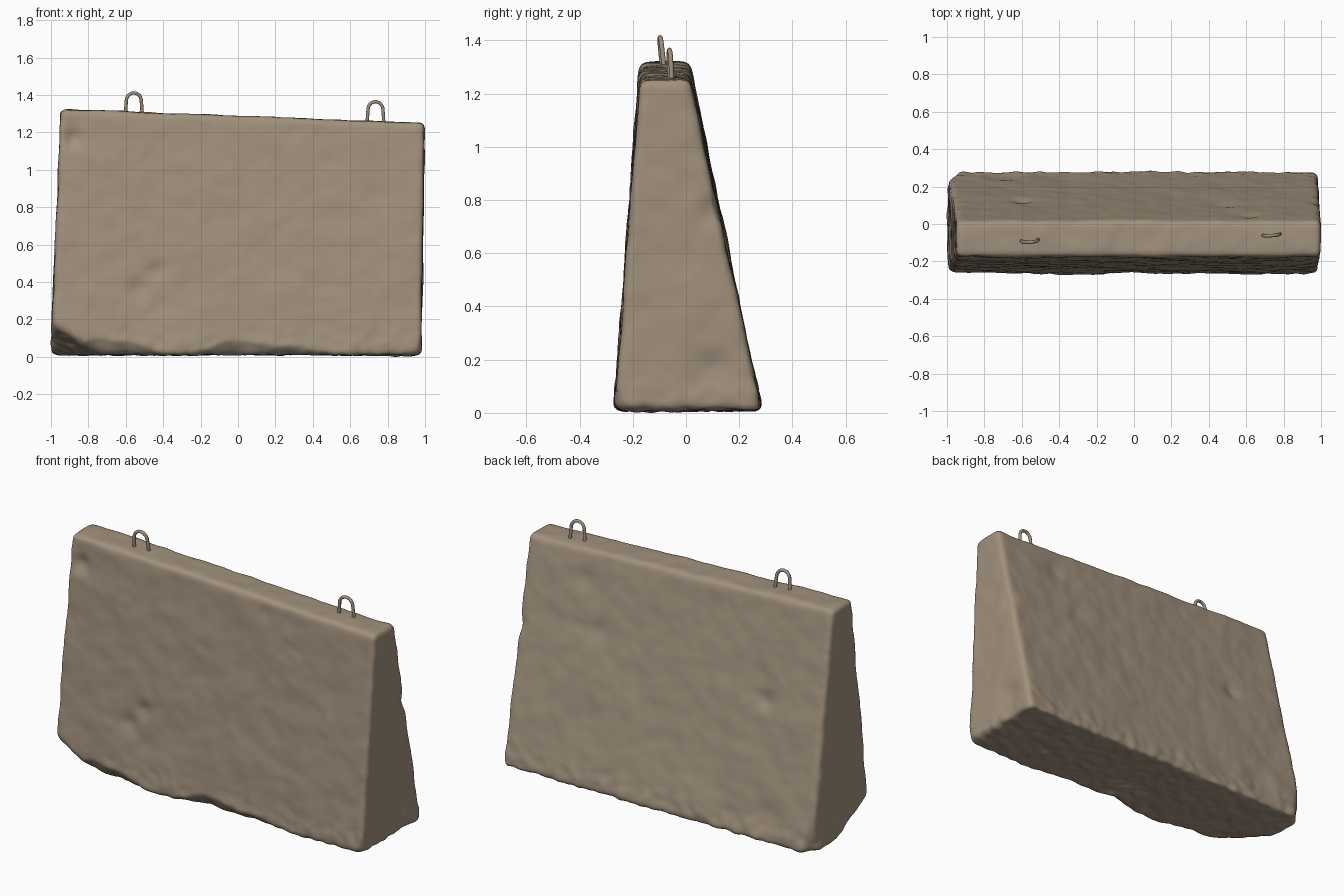
import bpy
import bmesh
from math import exp, pi, sin, cos
from mathutils import Vector, noise

cube = bpy.data.objects.get("Cube")
if cube:
    bpy.data.objects.remove(cube, do_unlink=True)

# One material for the whole model
concrete = bpy.data.materials.new("weathered concrete")
concrete.use_nodes = True
colour = (0.36, 0.285, 0.205, 1)
concrete.diffuse_color = colour
shader = concrete.node_tree.nodes["Principled BSDF"]
shader.inputs["Base Color"].default_value = colour
shader.inputs["Roughness"].default_value = 0.9


def add_object(name, data):
    obj = bpy.data.objects.new(name, data)
    bpy.context.collection.objects.link(obj)
    data.materials.append(concrete)
    return obj


# Tapered slab: both ends share a wedge section, the top slopes down to +x
def slab_mesh():
    bm = bmesh.new()
    ends = []
    for x_low, x_high, top in ((-1.0, -0.95, 1.325), (0.98, 1.0, 1.25)):
        ends.append([bm.verts.new(p) for p in (
            (x_low, -0.27, 0.01), (x_low, 0.285, 0.01),
            (x_high, 0.015, top), (x_high, -0.175, top))])
    left, right = ends
    bm.faces.new(left)
    bm.faces.new(reversed(right))
    for i in range(4):
        j = (i + 1) % 4
        bm.faces.new((left[j], left[i], right[i], right[j]))
    bmesh.ops.recalc_face_normals(bm, faces=bm.faces)

    # Broken corners, sliced off
    cuts = (((-0.99, -0.27, 0.18), (-0.5, -0.4, -0.77)),
            ((-0.93, 0.28, 0.01), (-0.75, 0.65, -0.1)),
            ((0.97, -0.22, 0.01), (0.6, -0.6, -0.5)))
    for point, normal in cuts:
        bmesh.ops.bisect_plane(bm, geom=bm.verts[:] + bm.edges[:] + bm.faces[:],
                               plane_co=point, plane_no=normal, clear_outer=True)
        bmesh.ops.holes_fill(bm, edges=[e for e in bm.edges if e.is_boundary])
    bmesh.ops.recalc_face_normals(bm, faces=bm.faces)
    bmesh.ops.bevel(bm, geom=bm.edges[:], offset=0.032, segments=3,
                    profile=0.5, affect='EDGES', clamp_overlap=True)
    mesh = bpy.data.meshes.new("concrete_slab")
    bm.to_mesh(mesh)
    bm.free()
    return mesh


slab = add_object("concrete_slab", slab_mesh())
remesh = slab.modifiers.new("dense skin", 'REMESH')
remesh.mode = 'VOXEL'
remesh.voxel_size = 0.013
soften = slab.modifiers.new("worn edges", 'SMOOTH')
soften.iterations = 4
bpy.context.view_layer.update()
dense = bpy.data.meshes.new_from_object(
    slab.evaluated_get(bpy.context.evaluated_depsgraph_get()))
slab.modifiers.clear()
slab.data = dense
if not dense.materials:
    dense.materials.append(concrete)

# Dents: centre, radius, depth
dents = (((-0.88, -0.19, 1.17), 0.05, 0.022), ((-0.44, -0.25, 0.46), 0.05, 0.015),
         ((-0.53, -0.25, 0.36), 0.06, 0.018), ((-0.42, -0.25, 0.27), 0.07, 0.010),
         ((0.3, -0.18, 1.2), 0.06, 0.008), ((0.99, 0.1, 0.76), 0.05, 0.015),
         ((0.99, 0.1, 0.17), 0.07, 0.015), ((0.6, 0.06, 1.1), 0.06, 0.012),
         ((-0.6, 0.13, 0.75), 0.05, 0.014), ((0.5, 0.1, 0.85), 0.05, 0.01),
         ((-0.7, 0.25, 0.15), 0.09, 0.015), ((0.0, 0.0, 0.0), 0.2, 0.008))


def bump(value, centre, width):
    return exp(-((value - centre) / width) ** 2)


moved = []
for v, n in zip(dense.vertices, dense.vertex_normals):
    p = v.co.copy()
    normal = n.vector
    # Broad waves on the faces, stronger roughness low down
    low = max(0, 1 - p.z / 0.18)
    wave = 0.006 * noise.noise(p * 4) + 0.004 * noise.noise(p * 10)
    wave += (0.0015 + 0.007 * low) * noise.noise(p * 19)
    for centre, radius, depth in dents:
        wave -= depth * exp(-(p - Vector(centre)).length_squared / radius ** 2)
    q = p + normal * wave
    # Chipped lower front edge
    height = 0.09 * bump(p.x, -0.02, 0.17) + 0.06 * bump(p.x, 0.3, 0.16)
    height += 0.09 * bump(p.x, -0.7, 0.25) + 0.02 * noise.noise(p * 9)
    if p.y < 0 and p.z < height:
        q.y += 0.6 * (height - p.z) * min(1, -p.y / 0.2)
    q.z = max(q.z, 0)
    moved.append(q)
for v, q in zip(dense.vertices, moved):
    v.co = q
dense.shade_smooth()


# Bent wire lifting loops
def lifting_loop(name, x, y, base, lean):
    curve = bpy.data.curves.new(name, 'CURVE')
    curve.dimensions = '3D'
    curve.bevel_depth = 0.009
    curve.bevel_resolution = 3
    curve.use_fill_caps = True
    arch = [(cos(pi * i / 12) * 0.04, 0.06 + 0.043 * sin(pi * i / 12))
            for i in range(13)]
    path = [(0.047, -0.04)] + arch + [(-0.047, -0.04)]
    line = curve.splines.new('POLY')
    line.points.add(len(path) - 1)
    for point, (dx, dz) in zip(line.points, path):
        point.co = (x + dx, y + lean * dz + 0.08 * dx, base + dz, 1)
    line.use_smooth = True
    return add_object(name, curve)


lifting_loop("right_lifting_loop", -0.557, -0.087, 1.308, -0.1)
lifting_loop("left_lifting_loop", 0.735, -0.057, 1.261, -0.05)
